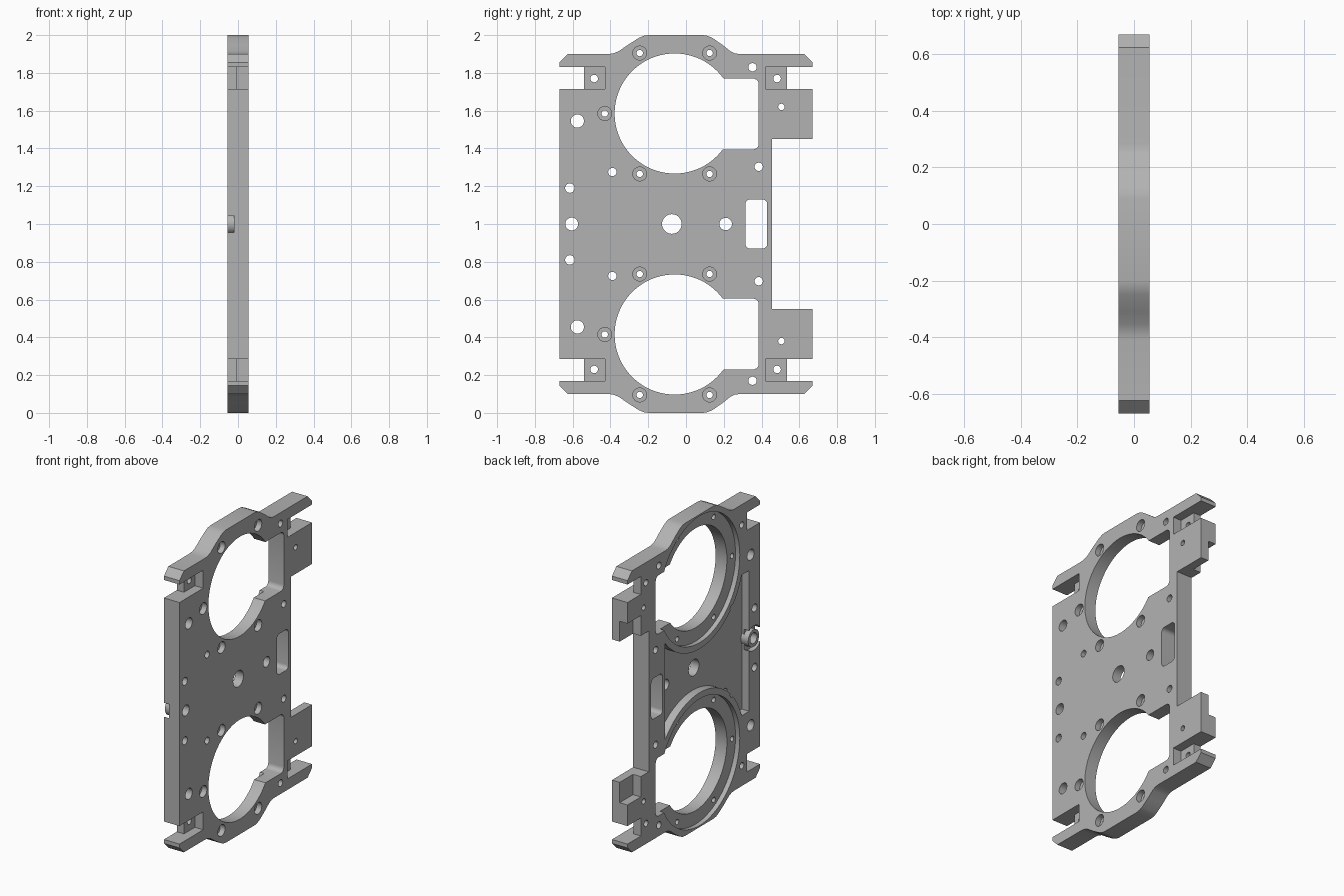
import bpy, bmesh, math

if "Cube" in bpy.data.objects:
    bpy.data.objects.remove(bpy.data.objects["Cube"])

X0, X1 = -0.055, 0.055          # plate thickness range
BORE = (-0.06, 1.585)           # centre of the upper large bore


def prism(name, pts, xa, xb):
    """Extrude a (y, z) outline along x."""
    bm = bmesh.new()
    face = bm.faces.new([bm.verts.new((xa, y, z)) for y, z in pts])
    ext = bmesh.ops.extrude_face_region(bm, geom=[face])
    verts = [v for v in ext["geom"] if isinstance(v, bmesh.types.BMVert)]
    bmesh.ops.translate(bm, verts=verts, vec=(xb - xa, 0, 0))
    bmesh.ops.recalc_face_normals(bm, faces=bm.faces[:])
    me = bpy.data.meshes.new(name)
    bm.to_mesh(me)
    bm.free()
    ob = bpy.data.objects.new(name, me)
    bpy.context.collection.objects.link(ob)
    return ob


def arc(c, r, a0, a1, n):
    return [(c[0] + r * math.cos(math.radians(a0 + (a1 - a0) * i / n)),
             c[1] + r * math.sin(math.radians(a0 + (a1 - a0) * i / n))) for i in range(n + 1)]


def circle(c, r, n=24):
    return arc(c, r, 0, 360, n)[:-1]


def rect(y0, y1, z0, z1, r=0):
    if not r:
        return [(y0, z0), (y1, z0), (y1, z1), (y0, z1)]
    return (arc((y1 - r, z1 - r), r, 0, 90, 5) + arc((y0 + r, z1 - r), r, 90, 180, 5)
            + arc((y0 + r, z0 + r), r, 180, 270, 5) + arc((y1 - r, z0 + r), r, 270, 360, 5))


def flip(pts):
    return [(y, 2 - z) for y, z in reversed(pts)]


def boolean(target, tool, op='DIFFERENCE'):
    m = target.modifiers.new("bool", 'BOOLEAN')
    m.operation, m.solver, m.object = op, 'EXACT', tool
    bpy.context.view_layer.objects.active = target
    bpy.ops.object.modifier_apply(modifier=m.name)
    bpy.data.objects.remove(tool)


def cut(pts, xa=-0.1, xb=0.1, both=True):
    boolean(plate, prism("cutter", pts, xa, xb))
    if both:
        boolean(plate, prism("cutter", flip(pts), xa, xb))


# Plate outline: upper half, left to right, then mirrored downwards
half = [(-0.67, 1.715), (-0.54, 1.715), (-0.54, 1.83), (-0.67, 1.83), (-0.67, 1.855),
        (-0.625, 1.90), (-0.41, 1.90), (-0.385, 1.903), (-0.355, 1.915), (-0.31, 1.947),
        (-0.25, 1.985), (-0.225, 1.996), (-0.20, 2.0), (0.09, 2.0), (0.115, 1.996),
        (0.14, 1.985), (0.195, 1.947), (0.235, 1.915), (0.26, 1.903), (0.285, 1.90),
        (0.625, 1.90), (0.67, 1.855), (0.67, 1.83), (0.535, 1.83), (0.535, 1.715),
        (0.67, 1.715), (0.67, 1.45), (0.455, 1.45)]
plate = prism("mounting_plate", half + flip(half), X0, X1)

# Thin corner tabs
cut(rect(-0.60, -0.43, 1.715, 1.83), -0.004, 0.1)
cut(rect(0.42, 0.60, 1.715, 1.83), -0.004, 0.1)

# Stepped underside of the ears
cut(rect(0.535, 0.70, 1.40, 1.58), -0.1, 0.0)

# Recessed ring ledges, large bores and their side slots
cut(circle(BORE, 0.405, 72), -0.1, -0.025)
cut(circle(BORE, 0.318, 72))
cut(rect(0.10, 0.385, 1.395, 1.77, 0.03))

# Central pocket between the two ring rims
edge = arc(BORE, 0.445, -162.3, -38.1, 36)
edge = [(-0.56, 1.45)] + edge
cut(edge + flip(edge), -0.1, -0.003, both=False)

# Round channel around the side boss
cut(circle((-0.605, 1), 0.079, 40), -0.1, -0.02, both=False)
boolean(plate, prism("boss", circle((-0.605, 1), 0.055, 32), X0, 0.0), 'UNION')

# Screw holes with counterbores
for y, z in [(-0.245, 1.905), (0.125, 1.905), (-0.43, 1.585), (-0.245, 1.265), (0.125, 1.265)]:
    cut(circle((y, z), 0.037), 0.02, 0.1)
    cut(circle((y, z), 0.017, 16))

# Plain through holes
for y, z, r in [(-0.575, 1.545, 0.035), (-0.39, 1.275, 0.022), (-0.615, 1.19, 0.025),
                (0.385, 1.303, 0.022), (0.352, 1.83, 0.022), (-0.486, 1.77, 0.02),
                (0.482, 1.77, 0.02), (0.505, 1.62, 0.017)]:
    cut(circle((y, z), r, 20))
for y, r in [(-0.075, 0.052), (-0.605, 0.034), (0.21, 0.033)]:
    cut(circle((y, 1), r, 28), both=False)

# Rounded cable slot
cut(rect(0.315, 0.43, 0.87, 1.13, 0.025), both=False)

# Single grey finish
mat = bpy.data.materials.new("grey_metal")
mat.diffuse_color = (0.45, 0.45, 0.45, 1)
mat.use_nodes = True
mat.node_tree.nodes["Principled BSDF"].inputs["Base Color"].default_value = mat.diffuse_color
plate.data.materials.clear()
plate.data.materials.append(mat)
bpy.ops.object.select_all(action='DESELECT')
plate.select_set(True)
bpy.context.view_layer.objects.active = plate
bpy.ops.object.shade_smooth_by_angle(angle=math.radians(30))
